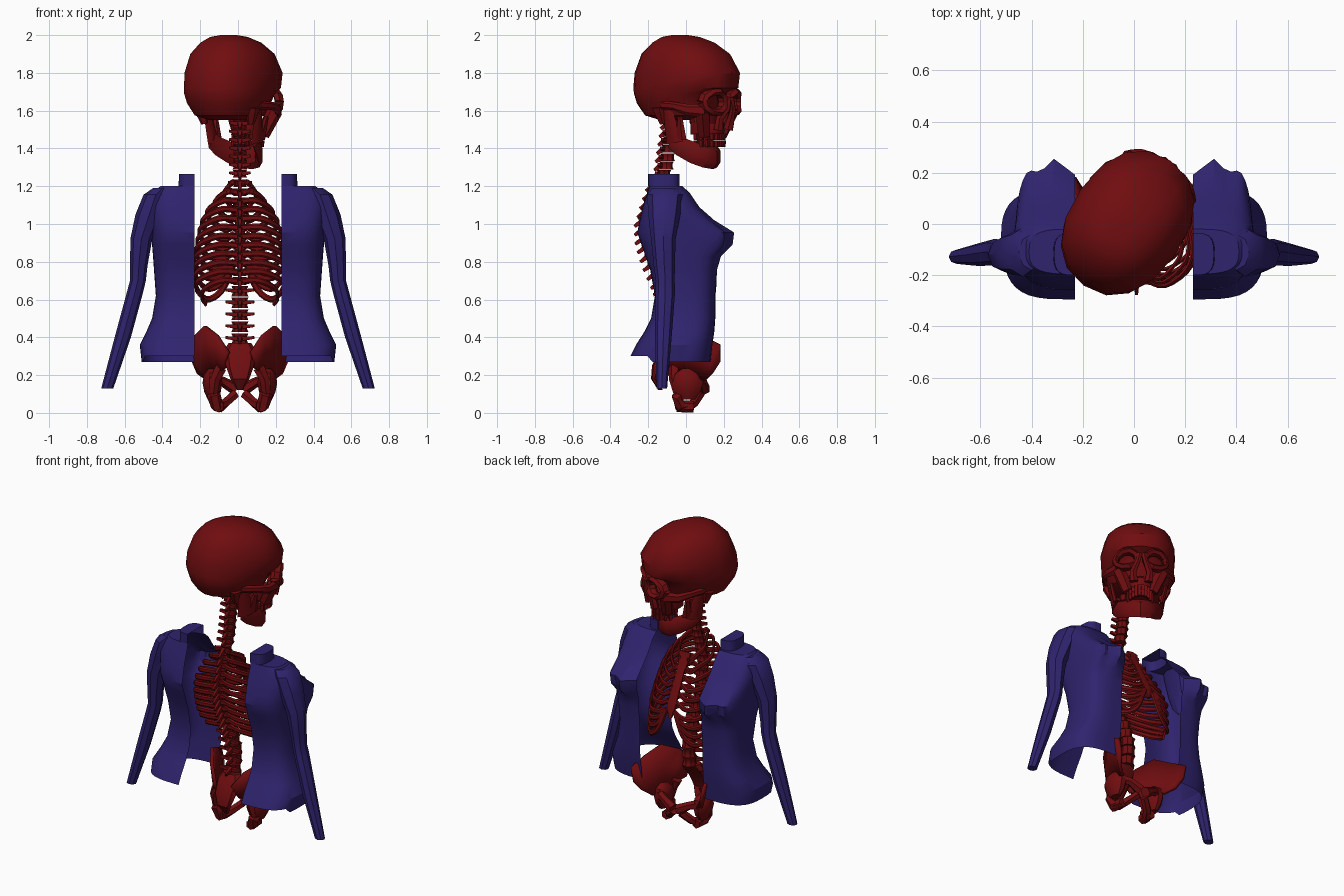
import bpy, bmesh, math
from mathutils import Vector, Matrix

if "Cube" in bpy.data.objects:
    bpy.data.objects.remove(bpy.data.objects["Cube"])


def material(name, rgb):
    m = bpy.data.materials.new(name)
    m.diffuse_color = (*rgb, 1)
    m.use_nodes = True
    m.node_tree.nodes["Principled BSDF"].inputs["Base Color"].default_value = m.diffuse_color
    return m


BONE = material("dark red bone", (0.16, 0.004, 0.005))
CLOTH = material("indigo cloth", (0.028, 0.017, 0.155))


class Part:
    """Collects lofts and tubes into one mesh object."""

    def __init__(self):
        self.bm = bmesh.new()

    def loft(self, rings, loop=True, caps=True):
        vs = [[self.bm.verts.new(p) for p in r] for r in rings]
        n = len(vs[0])
        for a, b in zip(vs, vs[1:]):
            for i in range(n if loop else n - 1):
                j = (i + 1) % n
                self.bm.faces.new((a[i], a[j], b[j], b[i]))
        if caps:
            self.bm.faces.new(vs[0][::-1])
            self.bm.faces.new(vs[-1])
        return vs

    def tube(self, pts, ra, rb=None, n=6, ref=(0, 0, 1)):
        # ra: half width sideways, rb: half width along ref
        pts = [Vector(p) for p in pts]
        k = len(pts)
        ra = ra if isinstance(ra, (list, tuple)) else [ra] * k
        rb = ra if rb is None else rb if isinstance(rb, (list, tuple)) else [rb] * k
        rings = []
        for i, p in enumerate(pts):
            t = (pts[min(i + 1, k - 1)] - pts[max(i - 1, 0)]).normalized()
            side = t.cross(Vector(ref)).normalized()
            up = side.cross(t)
            rings.append([p + side * ra[i] * math.cos(a) + up * rb[i] * math.sin(a)
                          for a in (math.tau * (j + .5) / n for j in range(n))])
        self.loft(rings)

    def finish(self, name, mat, mirror=False, xf=None, solid=0, angle=35):
        bm = self.bm
        bmesh.ops.recalc_face_normals(bm, faces=bm.faces)
        if mirror:
            d = bmesh.ops.duplicate(bm, geom=bm.verts[:] + bm.edges[:] + bm.faces[:])["geom"]
            for v in (g for g in d if isinstance(g, bmesh.types.BMVert)):
                v.co.x *= -1
            bmesh.ops.reverse_faces(bm, faces=[g for g in d if isinstance(g, bmesh.types.BMFace)])
        if xf:
            bm.transform(xf)
        me = bpy.data.meshes.new(name)
        bm.to_mesh(me)
        bm.free()
        me.materials.append(mat)
        o = bpy.data.objects.new(name, me)
        bpy.context.collection.objects.link(o)
        if solid:
            m = o.modifiers.new("thickness", 'SOLIDIFY')
            m.thickness, m.offset = solid, 0
        bpy.ops.object.select_all(action='DESELECT')
        o.select_set(True)
        bpy.context.view_layer.objects.active = o
        bpy.ops.object.shade_smooth_by_angle(angle=math.radians(angle))
        return o


def spow(v, p):
    return math.copysign(abs(v) ** p, v)


def oval(z, y0, y1, w, n=16, p=.9, cx=0):
    return [(cx + w * spow(math.cos(a), p), (y0 + y1) / 2 + (y1 - y0) / 2 * spow(math.sin(a), p), z)
            for a in (math.tau * i / n for i in range(n))]


def smooth_path(pts, sub=4):
    pts = [Vector(p) for p in pts]
    q = [pts[0] * 2 - pts[1]] + pts + [pts[-1] * 2 - pts[-2]]
    out = []
    for a, b, c, d in zip(q, q[1:], q[2:], q[3:]):
        for i in range(sub):
            t = i / sub
            out.append(.5 * (2 * b + (c - a) * t + (2 * a - 5 * b + 4 * c - d) * t * t
                             + (3 * b - a - 3 * c + d) * t ** 3))
    return out + [pts[-1]]


# ---------- split shirt: torso halves ----------
shirt = Part()
rings = []
N = 20
for z, yb, yf, xo in ((.28, -.295, .13, .51), (.36, -.265, .14, .52), (.43, -.22, .15, .485),
                      (.5, -.185, .155, .455), (.62, -.165, .155, .435), (.76, -.19, .165, .445),
                      (.83, -.215, .165, .45), (.89, -.235, .175, .455), (.955, -.258, .18, .46),
                      (1.02, -.245, .13, .465), (1.09, -.23, .07, .47), (1.165, -.205, .02, .455),
                      (1.2, -.195, -.02, .41), (1.2, -.2, -.035, .315), (1.265, -.2, -.035, .312)):
    row = []
    for i in range(N + 1):
        a = math.pi * (i / N - .5)
        x = .23 + (xo - .23) * spow(math.cos(a), .55) if 0 < i < N else .23
        y = (yb + yf) / 2 + (yf - yb) / 2 * spow(math.sin(a), .7)
        if i > N / 2:   # chest bulge with a fold
            y += math.exp(-((z - .925) / .08) ** 2) * (.09 * math.exp(-((x - .305) / .055) ** 2)
                                                      + .075 * math.exp(-((x - .42) / .045) ** 2))
        row.append((x, y, z + (.02 if i < N * .4 and z < .3 else -.01 if z < .3 else 0)))
    rings.append(row)
shirt.bm.faces.new(shirt.loft(rings, loop=False, caps=False)[-1])   # closed collar top
shirt.finish("shirt_halves", CLOTH, mirror=True, angle=30)

# ---------- sleeves ----------
sleeve = Part()
sleeve.loft([oval(z, y - ry, y + ry, rx, 8, 1, x) for x, y, z, rx, ry in
             ((.40, -.11, 1.19, .05, .07), (.435, -.11, 1.155, .065, .095), (.47, -.115, 1.05, .073, .085),
              (.512, -.12, .92, .058, .065), (.525, -.115, .78, .046, .056), (.53, -.11, .70, .042, .05),
              (.545, -.11, .64, .043, .052), (.61, -.12, .4, .043, .044), (.692, -.128, .13, .032, .028))])
sleeve.finish("sleeves", CLOTH, mirror=True)

# ---------- spine ----------
CURVE = ((.3, -.09), (.4, -.05), (.5, -.04), (.65, -.085), (.8, -.15), (.92, -.188), (1.02, -.195),
         (1.15, -.155), (1.3, -.105), (1.56, -.065))


def spine_y(z):
    for (z0, y0), (z1, y1) in zip(CURVE, CURVE[1:]):
        if z <= z1:
            return y0 + (y1 - y0) * (z - z0) / (z1 - z0)
    return CURVE[-1][1]


SHIFT = Matrix.Translation((.01, 0, 0))
spine = Part()
levels = [(1.53 - .044 * i, .038, .042, .055, .065, .025) for i in range(7)]
levels += [(1.215 - .047 * i, .036, .042, .062, .08, .04) for i in range(12)]
levels += [(.645 - .063 * i, .045, .058, .075, .09, .02) for i in range(5)]
for z, r, h, trans, spin, drop in levels:
    y = spine_y(z)
    spine.loft([oval(z + h * k, y - r * s, y + r * s, r * s, 8, 1)
                for k, s in ((-.48, 1), (-.2, .85), (.2, .85), (.48, 1))])
    for s in (-1, 1):
        spine.tube([(s * .015, y - r * .8, z), (s * trans, y - r * 1.1, z + .006)], [.016, .01], n=4)
    spine.tube([(0, y - r * .7, z), (0, y - spin, z - drop)], [.016, .008], [.022, .012], n=4)
spine.finish("spine", BONE, xf=SHIFT)

# ---------- rib cage ----------
ribs = Part()
WIDTH = (.085, .135, .175, .2, .215, .225, .23, .235, .238, .238, .23, .2)
for i, w in enumerate(WIDTH):
    z = 1.215 - .047 * i
    ys = spine_y(z) - .02
    k = min(i, 6)
    yf, zf = .0 + .025 * k, 1.1 - .05 * k
    path = [(.02, ys, z), (.5 * w, ys - .03, z + .003), (.93 * w, ys + .045, z - .04)]
    if i < 10:
        low = z - .1 - .01 * i
        path += [(w, ys + .5 * (yf - ys), z - .07 - .004 * i), (.75 * w, yf - .035, min(low, zf + .02)),
                 (.4 * w, yf, zf - .03 - .04 * max(i - 6, 0)), (.03, yf, zf)]
    else:
        path += [(w, ys + .14, z - .09), (.9 * w, ys + .2, z - .12)]
    ribs.tube(smooth_path(path), .009, .017, n=6)
ribs.finish("ribs", BONE, mirror=True, xf=SHIFT)
sternum = Part()
sternum.tube([(0, -.01, 1.13), (0, .005, 1.08), (0, .04, 1.02), (0, .14, .82), (0, .15, .75)],
             [.045, .04, .03, .035, .01], .012, n=6, ref=(0, 1, 0))
sternum.finish("sternum", BONE, xf=SHIFT)

# ---------- pelvis ----------
sacrum = Part()
sacrum.loft([oval(z, y - t, y + t, w, 8, .9) for z, y, t, w in
             ((.37, -.075, .045, .06), (.33, -.1, .045, .085), (.25, -.15, .03, .075),
              (.18, -.165, .02, .05), (.12, -.135, .012, .015))])
sacrum.finish("sacrum", BONE, xf=SHIFT)
wing = Part()
crest = ((.06, -.17, .32), (.12, -.12, .41), (.185, -.02, .46), (.235, .08, .41), (.265, .18, .36), (.245, .18, .27))
rim = ((.07, -.12, .24), (.1, -.07, .22), (.125, 0, .2), (.145, .04, .19), (.16, .08, .18), (.165, .1, .17))
mid = [(Vector(a) + Vector(b)) / 2 + Vector((.015, 0, -.01)) for a, b in zip(crest, rim)]
wing.loft([crest, mid, rim], loop=False, caps=False)
wing.finish("hip_wings", BONE, mirror=True, xf=SHIFT, solid=.02)
hip = Part()
hip.loft([oval(z, .01 - r, .01 + r, r * .62, 10, 1, .145) for z, r in
          ((.07, .04), (.11, .07), (.16, .085), (.21, .07), (.235, .03))])
hip.tube([(.14, 0, .12), (.135, -.045, .08), (.12, -.03, .035), (.11, 0, .03), (.08, .04, .05), (.025, .075, .1)],
         [.034, .036, .034, .03, .026, .026], n=6, ref=(1, 0, 0))
hip.tube([(.15, .05, .18), (.09, .085, .165), (.02, .095, .125)], [.03, .026, .034], n=6)
hip.tube([(.1, -.06, .24), (.13, -.06, .18), (.14, -.04, .1)], [.035, .03, .025], n=6, ref=(0, 1, 0))
hip.tube([(.115, -.05, .035), (.11, .04, .033)], .031, n=6)
hip.finish("hip_bones", BONE, mirror=True, xf=SHIFT)

# ---------- skull, turned to one side ----------
HEAD = Matrix.Translation((-.025, .005, 0)) @ Matrix.Rotation(math.radians(-35), 4, 'Z')
cranium = Part()
cranium.loft([oval(z, b, f, w, 16, .88) for z, b, f, w in
              ((1.55, -.15, .1, .1), (1.575, -.235, .17, .165), (1.64, -.28, .2, .2), (1.69, -.295, .225, .215),
               (1.72, -.3, .285, .22), (1.8, -.29, .295, .225), (1.9, -.25, .235, .2),
               (1.96, -.19, .145, .15), (1.99, -.14, .06, .095), (2.0, -.09, 0, .04))])
cranium.finish("cranium", BONE, xf=HEAD)
face = Part()
# eye socket rims
ring = [(.088 + .066 * math.cos(a), .25 - .045 * max(math.cos(a), 0), 1.645 + .056 * math.sin(a))
        for a in (math.tau * i / 10 for i in range(11))]
face.tube(ring, .02, .034, n=6, ref=(0, 1, 0))
# cheek arch, cheek, and nose side
face.tube([(.14, .21, 1.6), (.195, .14, 1.605), (.21, .06, 1.625), (.19, -.03, 1.63)],
          [.022, .014, .012, .014], [.038, .03, .022, .022], n=6)
face.tube([(.135, .195, 1.6), (.105, .18, 1.54), (.075, .165, 1.47)], [.04, .04, .035], n=6, ref=(0, 1, 0))
face.tube([(.012, .275, 1.67), (.025, .28, 1.61), (.05, .25, 1.56), (.045, .235, 1.5)],
          [.018, .016, .022, .028], n=6, ref=(0, 1, 0))
# mastoid
face.tube([(.165, -.06, 1.62), (.15, -.05, 1.53)], [.045, .018], n=6, ref=(0, 1, 0))
# jaw ramus with coronoid
face.tube([(.165, -.01, 1.6), (.155, .005, 1.52), (.14, .02, 1.43)], [.014, .014, .016], [.032, .042, .055],
          n=6, ref=(0, 1, 0))
face.tube([(.165, .07, 1.57), (.14, .055, 1.45)], [.012, .015], [.015, .04], n=6, ref=(0, 1, 0))
# teeth
for z in (1.462, 1.425):
    for j in range(6):
        a = math.radians(8 + 15 * j)
        x, y = .075 * math.sin(a), .095 + .13 * math.cos(a)
        face.tube([(x, y, z - .018), (x, y, z + .018)], [.012, .014], n=4, ref=(0, 1, 0))
face.finish("face_bones", BONE, mirror=True, xf=HEAD)
upper = Part()
upper.loft([oval(z, .04, f, w, 12, .9) for z, f, w in ((1.475, .22, .075), (1.5, .23, .078), (1.535, .225, .08))])
upper.loft([oval(z, .04, f, w, 12, .9) for z, f, w in ((1.535, .17, .08), (1.64, .16, .1))])
upper.finish("upper_jaw", BONE, xf=HEAD)
jaw = Part()
half = [(.14, .0, 1.44), (.125, .045, 1.41), (.09, .11, 1.375), (.055, .155, 1.358)]
path = half + [(0, .17, 1.352)] + [(-x, y, z) for x, y, z in half[::-1]]
jaw.tube(path, [.014, .016, .02, .023, .027, .023, .02, .016, .014],
         [.04, .05, .056, .06, .062, .06, .056, .05, .04], n=6)
jaw.finish("lower_jaw", BONE, xf=HEAD)
